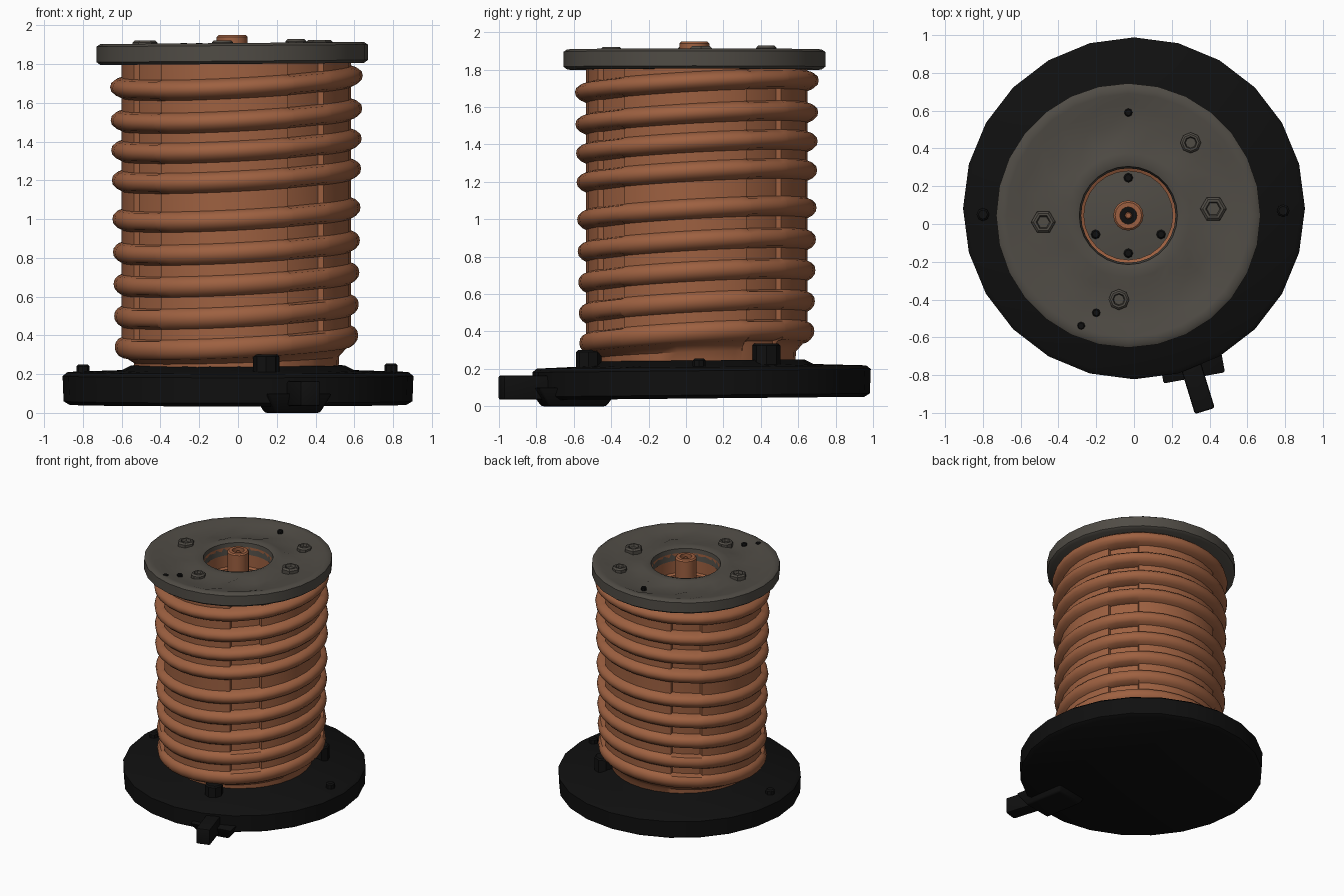
import bpy, bmesh, math, random
from mathutils import Vector

if "Cube" in bpy.data.objects:
    bpy.data.objects.remove(bpy.data.objects["Cube"])
random.seed(4)

def material(name, rgb):
    m = bpy.data.materials.new(name)
    m.diffuse_color = (*rgb, 1)
    m.use_nodes = True
    m.node_tree.nodes["Principled BSDF"].inputs["Base Color"].default_value = m.diffuse_color
    return m

COPPER = material("copper", (0.34, 0.118, 0.052))
GREY = material("dark grey", (0.08, 0.072, 0.06))
BLACK = material("black", (0.005, 0.005, 0.005))

def finish(name, bm, mat, angle=40):
    bmesh.ops.recalc_face_normals(bm, faces=bm.faces)
    me = bpy.data.meshes.new(name)
    bm.to_mesh(me)
    bm.free()
    me.materials.append(mat)
    ob = bpy.data.objects.new(name, me)
    bpy.context.collection.objects.link(ob)
    bpy.ops.object.select_all(action='DESELECT')
    ob.select_set(True)
    bpy.context.view_layer.objects.active = ob
    bpy.ops.object.shade_smooth_by_angle(angle=math.radians(angle))
    return ob

def lathe(name, profile, mat, center=(0, 0), angles=24, tweak=None, caps=False, closed=False):
    """Revolve (radius, z) points; tweak(r, z, angle) may return a changed (r, z)."""
    if isinstance(angles, int):
        angles = [math.tau * i / angles for i in range(angles)]
    bm = bmesh.new()
    rings = []
    for r, z in profile:
        ring = []
        for a in angles:
            rr, zz = tweak(r, z, a) if tweak else (r, z)
            ring.append(bm.verts.new((center[0] + rr * math.cos(a), center[1] + rr * math.sin(a), zz)))
        rings.append(ring)
    n = len(angles)
    pairs = list(zip(rings, rings[1:])) + ([(rings[-1], rings[0])] if closed else [])
    for lo, hi in pairs:
        for i in range(n):
            bm.faces.new((lo[i], lo[(i + 1) % n], hi[(i + 1) % n], hi[i]))
    if caps:
        bm.faces.new(rings[0])
        bm.faces.new(rings[-1])
    return finish(name, bm, mat)

def peg(name, x, y, r, z0, z1, mat, sides=8):
    b = min(0.01, r * 0.3)
    return lathe(name, [(r, z0), (r, z1 - b), (r - b, z1)], mat, (x, y), sides, caps=True)

# base disc, slightly dipping toward the front
def base_tilt(r, z, a):
    return r, z + 0.010 * r * math.sin(a)
lathe("base_disc", [(0.87, 0.042), (0.9, 0.06), (0.905, 0.19), (0.88, 0.21), (0.60, 0.22), (0.55, 0.245)],
      BLACK, (0, 0.083), 24, base_tilt, caps=True)

# handle tab with the swelling under the base
def bar(name, p, q, width, z0, z1, mat, taper=1.0):
    p, q = Vector(p), Vector(q)
    side = (q - p).normalized().orthogonal() * width / 2
    bm = bmesh.new()
    mid = (p + q) / 2
    corners = [p - side, q - side, q + side, p + side]
    low = [bm.verts.new((*(mid + (c - mid) * taper), z0)) for c in corners]
    top = [bm.verts.new((*c, z1)) for c in corners]
    bm.faces.new(low)
    bm.faces.new(top)
    for i in range(4):
        j = (i + 1) % 4
        bm.faces.new((low[i], low[j], top[j], top[i]))
    bmesh.ops.bevel(bm, geom=bm.edges[:], offset=0.012, segments=2, affect='EDGES', profile=0.5)
    return finish(name, bm, mat)
bar("handle_tab", (0.28, -0.68), (0.375, -0.99), 0.11, 0.035, 0.165, BLACK)
bar("handle_root", (0.24, -0.38), (0.32, -0.82), 0.34, 0.0, 0.10, BLACK, 0.7)

# pegs standing on the base
for name, x, y, r, top in [("left_pin", -0.80, 0.05, 0.034, 0.25), ("right_pin", 0.79, 0.07, 0.034, 0.255),
                           ("front_stop", 0.145, -0.52, 0.068, 0.30), ("side_stop", 0.44, 0.43, 0.075, 0.335)]:
    peg(name, x, y, r, 0.15, top, BLACK)

# wound body: rounded windings with grooves between, lifted at the back and right
WINDINGS = [0.37, 0.53, 0.695, 0.86, 1.03, 1.23, 1.385, 1.54, 1.71]
GROOVE = 0.592
SLOTS = [math.radians(d) for d in (-52, 38, 128, 218)]
HALF = math.radians(11)
profile = [(0.525, 0.20), (0.53, 0.275), (0.57, 0.31)]
for i, z in enumerate(WINDINGS):
    R = 0.628 + 0.003 * i
    for dr, dz in [(0, -0.056), (0.5, -0.043), (0.9, -0.022), (1, 0), (0.9, 0.022), (0.5, 0.041), (0, 0.05)]:
        profile.append((GROOVE + (R - GROOVE) * dr, z + dz))
profile.append((GROOVE, 1.82))

def wind(r, z, a):
    fade = min(1, max(0, (z - 0.22) / 0.1)) * min(1, max(0, (1.82 - z) / 0.06))
    z += fade * (0.030 * math.cos(a) + 0.032 * math.sin(a))
    inside = any(abs(math.remainder(a - s, math.tau)) < HALF for s in SLOTS)
    if inside and r < GROOVE + 0.001 and z > 0.33:
        r -= 0.03
    return r, z

steps = [math.tau * i / 32 for i in range(32)]
edges = [(s + k * (HALF + e)) % math.tau for s in SLOTS for k in (-1, 1) for e in (-0.006, 0.006)]
steps = [a for a in steps if all(abs(math.remainder(a - e, math.tau)) > 0.03 for e in edges)]
lathe("wound_body", profile, COPPER, (-0.008, 0.058), sorted(steps + edges), wind)

# top plate with raised collar and uneven cast surface
C = (-0.03, 0.045)
def cast(r, z, a):
    z += 0.008 * r * math.cos(a)
    if 0.37 < r < 0.64 and z > 1.85:
        z += random.uniform(-0.014, 0.010)
        r += random.uniform(-0.02, 0.02)
    return r, z
lathe("top_plate", [(0.25, 1.80), (0.68, 1.80), (0.70, 1.815), (0.70, 1.895), (0.68, 1.908), (0.645, 1.906),
                    (0.58, 1.893), (0.48, 1.888), (0.39, 1.89), (0.33, 1.898), (0.29, 1.902), (0.26, 1.892)],
      GREY, C, 28, cast, closed=True)

# bolts and small holes on the plate
for i, (x, y, r, z, sides) in enumerate([(0.42, 0.08, 0.07, 1.925, 6), (0.30, 0.43, 0.055, 1.928, 8),
                                         (-0.48, 0.01, 0.065, 1.922, 6), (-0.08, -0.40, 0.055, 1.922, 8)]):
    lathe(f"bolt_{i + 1}", [(r, 1.86), (r, z - 0.012), (r * 0.8, z), (r * 0.6, z), (r * 0.5, z - 0.02)],
          GREY, (x, y), sides, caps=True)
for i, (x, y) in enumerate([(-0.03, 0.59), (-0.20, -0.47), (-0.28, -0.54)]):
    peg(f"small_hole_{i + 1}", x, y, 0.022, 1.86, 1.908, BLACK)

# hollow centre with copper wall, grey floor and spindle
lathe("inner_wall", [(0.255, 1.86), (0.255, 1.70), (0.235, 1.69), (0.235, 1.40)], COPPER, C, 24)
lathe("inner_floor", [(0.25, 1.38), (0.25, 1.41), (0.10, 1.43)], GREY, C, 24, caps=True)
lathe("spindle", [(0.08, 1.40), (0.08, 1.94), (0.07, 1.95), (0.045, 1.95), (0.045, 1.90)], COPPER, C, 16)
lathe("spindle_socket", [(0.045, 1.89), (0.045, 1.905)], BLACK, C, 16, caps=True)
peg("spindle_core", *C, 0.02, 1.89, 1.94, COPPER)
for d in (90, 210, 330, 270):
    a = math.radians(d)
    peg("floor_hole", C[0] + 0.2 * math.cos(a), C[1] + 0.2 * math.sin(a), 0.025, 1.40, 1.43, BLACK)
